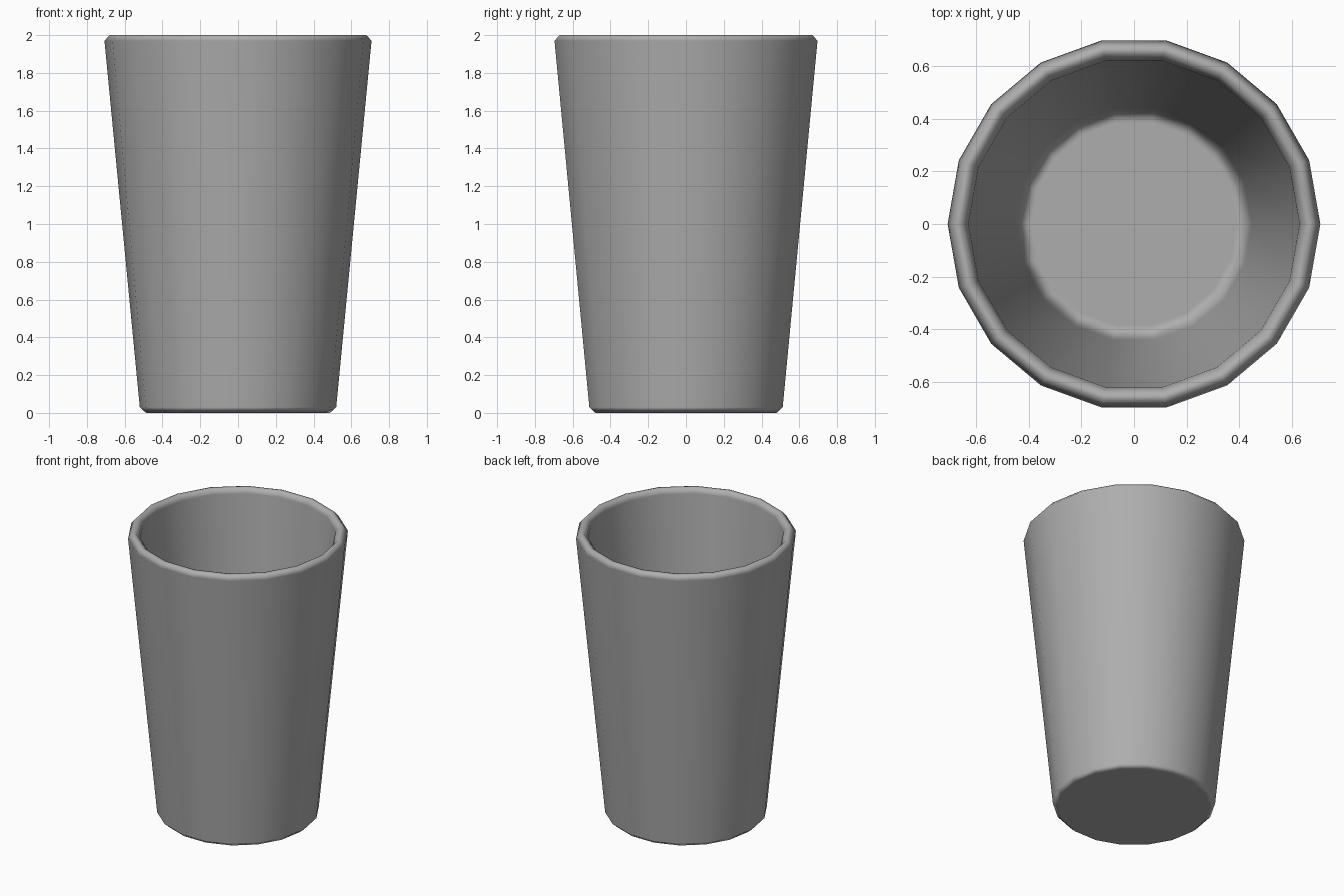
import bpy, bmesh
from math import cos, sin, tau, radians

if "Cube" in bpy.data.objects:
    bpy.data.objects.remove(bpy.data.objects["Cube"])

SIDES = 18

# Cup cross-section (radius, height): outer base, wall, rim, inner wall, floor
profile = [(0.487, 0.0), (0.52, 0.03), (0.707, 1.97), (0.68, 2.0),
           (0.655, 2.0), (0.628, 1.97), (0.447, 0.11), (0.39, 0.08)]


def lathe(name, profile, sides):
    bm = bmesh.new()
    rings = [[bm.verts.new((r * cos(tau * i / sides), r * sin(tau * i / sides), z))
              for i in range(sides)] for r, z in profile]
    for a, b in zip(rings, rings[1:]):
        for i in range(sides):
            j = (i + 1) % sides
            bm.faces.new((a[i], a[j], b[j], b[i]))
    bm.faces.new(rings[0][::-1])   # underside
    bm.faces.new(rings[-1])        # inner floor
    bmesh.ops.recalc_face_normals(bm, faces=bm.faces)
    mesh = bpy.data.meshes.new(name)
    bm.to_mesh(mesh)
    bm.free()
    obj = bpy.data.objects.new(name, mesh)
    bpy.context.collection.objects.link(obj)
    return obj


# Tapered cup with smooth bevelled rim and base
cup = lathe("cup", profile, SIDES)
bpy.context.view_layer.objects.active = cup
cup.select_set(True)
bpy.ops.object.shade_smooth()

# Bevel shading leans on the large faces, so walls and floor look even
weighted = cup.modifiers.new("even_shading", 'WEIGHTED_NORMAL')
weighted.weight = 100

# Dark grey surface
grey = bpy.data.materials.new("dark_grey")
grey.diffuse_color = (0.42, 0.42, 0.42, 1.0)
grey.use_nodes = True
grey.node_tree.nodes["Principled BSDF"].inputs["Base Color"].default_value = grey.diffuse_color
cup.data.materials.append(grey)
